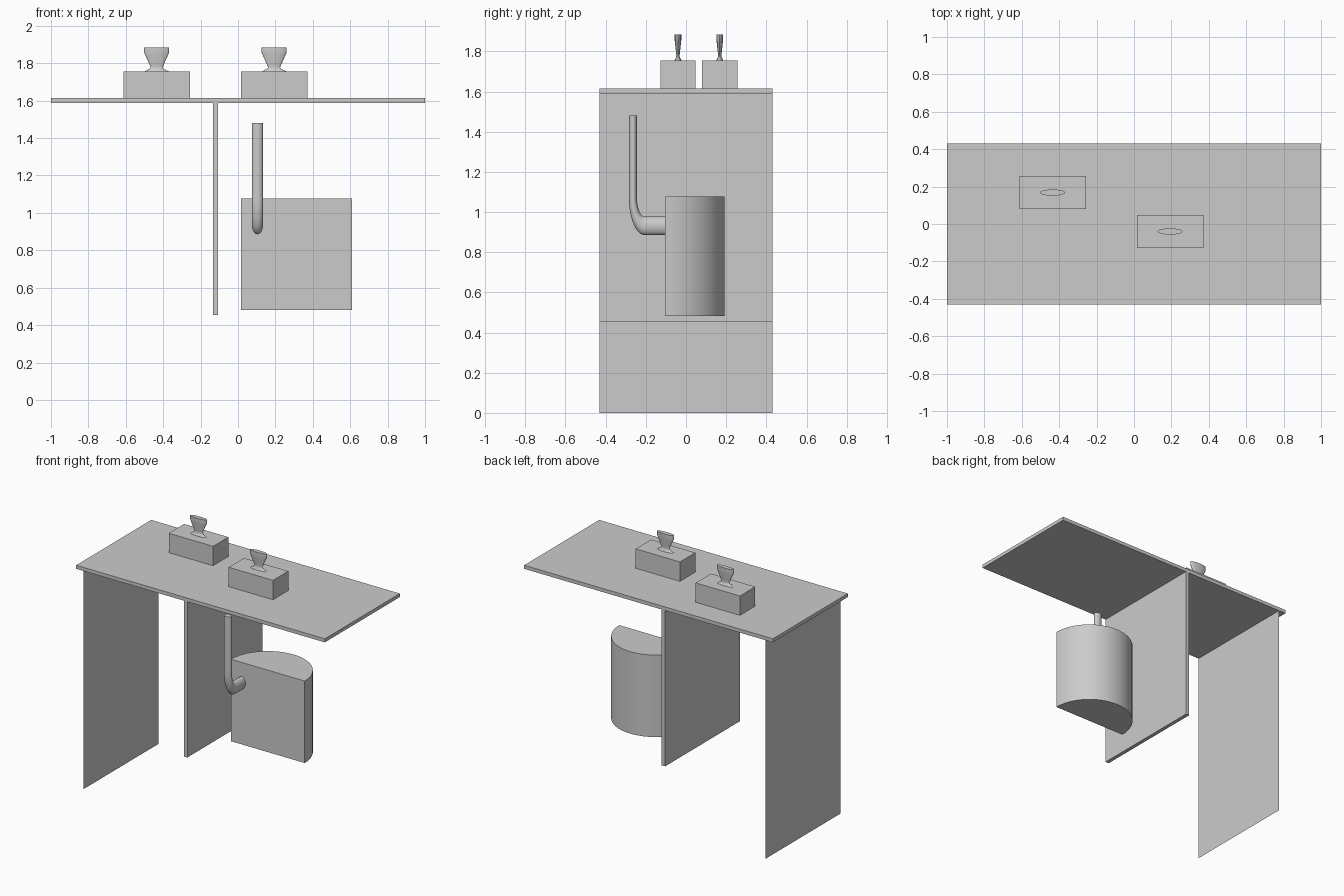
import bpy, bmesh, math

if "Cube" in bpy.data.objects:
    bpy.data.objects.remove(bpy.data.objects["Cube"])


def make_object(name, bm, smooth=False):
    bmesh.ops.recalc_face_normals(bm, faces=bm.faces)
    mesh = bpy.data.meshes.new(name)
    bm.to_mesh(mesh)
    bm.free()
    ob = bpy.data.objects.new(name, mesh)
    bpy.context.collection.objects.link(ob)
    if smooth:
        bpy.ops.object.select_all(action='DESELECT')
        ob.select_set(True)
        bpy.context.view_layer.objects.active = ob
        bpy.ops.object.shade_smooth_by_angle(angle=math.radians(30))
    return ob


def box(name, lo, hi):
    bm = bmesh.new()
    bmesh.ops.create_cube(bm, size=1)
    for v in bm.verts:
        v.co = [(a + b) / 2 + c * (b - a) for a, b, c in zip(lo, hi, v.co)]
    return make_object(name, bm)


def loft(name, rings):
    # skin closed rings of points and cap both ends
    bm = bmesh.new()
    rows = [[bm.verts.new(p) for p in ring] for ring in rings]
    n = len(rows[0])
    for a, b in zip(rows, rows[1:]):
        for i in range(n):
            j = (i + 1) % n
            bm.faces.new((a[i], a[j], b[j], b[i]))
    bm.faces.new(rows[0])
    bm.faces.new(rows[-1])
    return make_object(name, bm, True)


def circle(n):
    return [(math.cos(2 * math.pi * i / n), math.sin(2 * math.pi * i / n)) for i in range(n)]


# Table top and hanging middle panel
box("table_top", (-1, -0.431, 1.588), (1, 0.431, 1.614))
box("middle_panel", (-0.134, -0.431, 0.455), (-0.106, 0.431, 1.588))

# Left leg: a single sheet without thickness
bm = bmesh.new()
bm.faces.new([bm.verts.new((-0.943, y, z)) for y, z in
              ((-0.431, 0), (0.431, 0), (0.431, 1.588), (-0.431, 1.588))])
make_object("left_leg", bm)

# Two blocks with flattened, flared knobs
knob_profile = [(0.067, 1.755), (0.05, 1.764), (0.036, 1.771), (0.032, 1.779),
                (0.037, 1.79), (0.05, 1.82), (0.063, 1.848), (0.067, 1.858), (0.067, 1.884)]
for side, cx, cy in (("left", -0.435, 0.168), ("right", 0.193, -0.04)):
    box(side + "_block", (cx - 0.178, cy - 0.088, 1.614), (cx + 0.178, cy + 0.088, 1.755))
    loft(side + "_knob", [[(cx + r * c, cy + 0.25 * r * s, z) for c, s in circle(32)]
                          for r, z in knob_profile])

# Half-round tank, flat side to the front
arc = [math.pi * i / 32 for i in range(33)]
loft("tank", [[(0.313 + 0.297 * math.cos(a), -0.105 + 0.297 * math.sin(a), z) for a in arc]
              for z in (0.482, 1.078)])

# Bent pipe: (y, z, outward angle) along the path
path = [(-0.264, 1.48, 0)]
for i in range(13):
    a = math.pi / 2 * i / 12
    path.append((-0.204 - 0.06 * math.cos(a), 1.069 - 0.138 * math.sin(a), a))
path.append((-0.105, 0.931, math.pi / 2))
loft("pipe", [[(0.104 + 0.029 * c, y - 0.02 * s * math.cos(a), z - 0.046 * s * math.sin(a))
               for c, s in circle(24)] for y, z, a in path])
